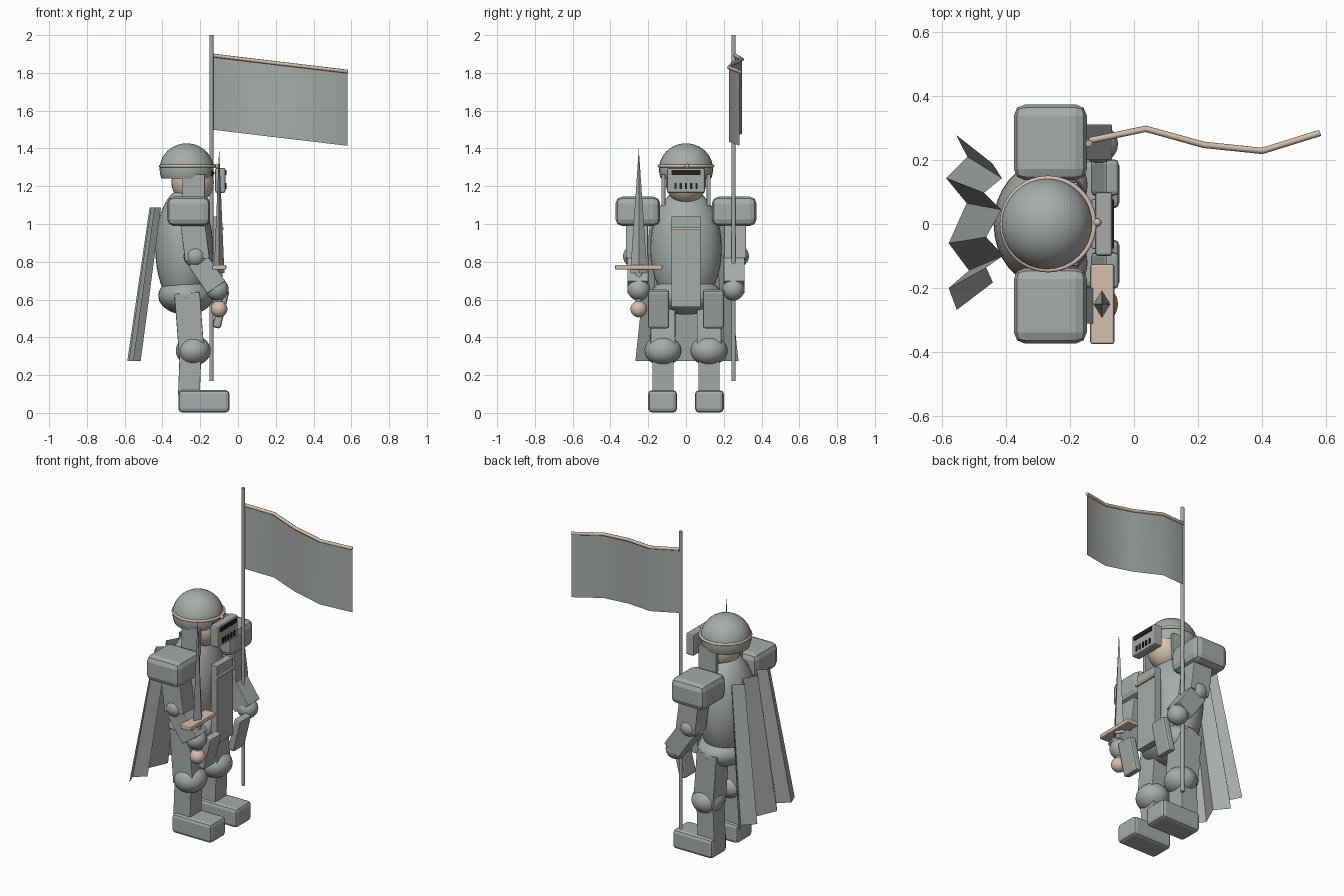
import bpy, bmesh, math
from mathutils import Vector

if "Cube" in bpy.data.objects:
    bpy.data.objects.remove(bpy.data.objects["Cube"])


def material(name, rgb):
    m = bpy.data.materials.new(name)
    m.diffuse_color = (*rgb, 1)
    m.use_nodes = True
    m.node_tree.nodes["Principled BSDF"].inputs["Base Color"].default_value = m.diffuse_color
    return m


STEEL = material("steel grey", (0.38, 0.41, 0.40))
TAN = material("pale tan", (0.66, 0.52, 0.42))
DARK = material("near black", (0.015, 0.015, 0.015))


def finish(name, bm, mat, smooth=False):
    me = bpy.data.meshes.new(name)
    bmesh.ops.recalc_face_normals(bm, faces=bm.faces[:])
    bm.to_mesh(me)
    bm.free()
    ob = bpy.data.objects.new(name, me)
    bpy.context.collection.objects.link(ob)
    me.materials.append(mat)
    for p in me.polygons:
        p.use_smooth = smooth
    return ob


def box(name, loc, size, mat=STEEL, bevel=0.0, tilt=0.0, segments=2):
    bm = bmesh.new()
    bmesh.ops.create_cube(bm, size=1)
    for v in bm.verts:
        v.co = Vector(a * b for a, b in zip(v.co, size))
    ob = finish(name, bm, mat)
    ob.location = loc
    ob.rotation_euler.y = tilt
    if bevel:
        mod = ob.modifiers.new("rounded edges", "BEVEL")
        mod.width, mod.segments = bevel, segments
    return ob


def limb(name, top, bottom, y, depth, width, bevel=0.004):
    # box running between two (x, z) points
    dx, dz = top[0] - bottom[0], top[1] - bottom[1]
    mid = ((top[0] + bottom[0]) / 2, y, (top[1] + bottom[1]) / 2)
    return box(name, mid, (depth, width, math.hypot(dx, dz)), STEEL, bevel, math.atan2(dx, dz))


def ball(name, loc, radii, mat=STEEL, cut=None):
    bm = bmesh.new()
    bmesh.ops.create_uvsphere(bm, u_segments=32, v_segments=20, radius=1)
    for v in bm.verts:
        v.co = Vector(a * b for a, b in zip(v.co, radii))
    if cut is not None:
        geom = bm.verts[:] + bm.edges[:] + bm.faces[:]
        bmesh.ops.bisect_plane(bm, geom=geom, plane_co=(0, 0, cut), plane_no=(0, 0, -1), clear_outer=True)
    ob = finish(name, bm, mat, True)
    ob.location = loc
    return ob


def cone(name, loc, r1, r2, height, mat=STEEL, sides=16, smooth=True):
    bm = bmesh.new()
    bmesh.ops.create_cone(bm, cap_ends=True, segments=sides, radius1=r1, radius2=r2, depth=height)
    ob = finish(name, bm, mat)
    for p in ob.data.polygons:
        p.use_smooth = smooth and abs(p.normal.z) < 0.9
    ob.location = loc
    return ob


def sheet(name, upper, lower, smooth):
    bm = bmesh.new()
    a = [bm.verts.new(p) for p in upper]
    b = [bm.verts.new(p) for p in lower]
    for i in range(len(a) - 1):
        bm.faces.new((a[i], a[i + 1], b[i + 1], b[i]))
    return finish(name, bm, STEEL, smooth)


def tube(name, points, radius, mat, cyclic=False):
    cu = bpy.data.curves.new(name, "CURVE")
    cu.dimensions = "3D"
    cu.bevel_depth, cu.bevel_resolution, cu.use_fill_caps = radius, 2, True
    sp = cu.splines.new("POLY")
    sp.points.add(len(points) - 1)
    for p, co in zip(sp.points, points):
        p.co = (*co, 1)
    sp.use_cyclic_u = cyclic
    cu.materials.append(mat)
    bpy.context.collection.objects.link(bpy.data.objects.new(name, cu))


# Torso, hips and hanging front plate
ball("torso", (-0.285, 0, 0.87), (0.153, 0.19, 0.32))
ball("hips", (-0.275, 0, 0.62), (0.147, 0.19, 0.1))
box("tabard", (-0.11, 0, 0.80), (0.045, 0.155, 0.48), bevel=0.004)
box("tabard_trim", (-0.082, 0, 0.975), (0.012, 0.16, 0.013), TAN)

# Paired limbs and armour
for side, s in (("right", -1), ("left", 1)):
    box(side + "_boot", (-0.18, s * 0.124, 0.061), (0.27, 0.152, 0.118), bevel=0.02)
    limb(side + "_shin", (-0.25, 0.36), (-0.26, 0.09), s * 0.122, 0.115, 0.113)
    ball(side + "_knee", (-0.237, s * 0.122, 0.33), (0.092, 0.098, 0.08))
    limb(side + "_thigh", (-0.27, 0.635), (-0.245, 0.31), s * 0.122, 0.135, 0.13)
    limb(side + "_tasset", (-0.067, 0.65), (-0.115, 0.45), s * 0.145, 0.045, 0.112, 0.012)
    box(side + "_pauldron", (-0.261, s * 0.255, 1.067), (0.228, 0.236, 0.155), bevel=0.035)
    limb(side + "_upper_arm", (-0.245, 1.04), (-0.215, 0.81), s * 0.26, 0.13, 0.115)
    ball(side + "_elbow", (-0.225, s * 0.27, 0.83), (0.063, 0.063, 0.06))
    limb(side + "_forearm", (-0.215, 0.81), (-0.115, 0.665), s * 0.255, 0.115, 0.112)
    ball(side + "_hand", (-0.11, s * 0.25, 0.655), (0.06, 0.06, 0.06))
    box(side + "_cheek_plate", (-0.235, s * 0.12, 1.18), (0.12, 0.022, 0.165), bevel=0.004)
    ball(side + "_eye", (-0.139, s * 0.045, 1.27), (0.014, 0.014, 0.014), DARK)

# Head and helmet
ball("head", (-0.24, 0, 1.22), (0.112, 0.107, 0.115), TAN)
ball("helmet", (-0.272, 0, 1.29), (0.143, 0.143, 0.137), cut=-0.05)
ring = [(-0.268 + 0.143 * math.cos(a), 0.143 * math.sin(a), 1.307)
        for a in (math.tau * i / 48 for i in range(48))]
tube("helmet_band", ring, 0.008, TAN, True)
ball("helmet_stud", (-0.115, 0.005, 1.307), (0.013, 0.012, 0.012), TAN)

# Visor with sight slit and breathing holes
box("visor", (-0.094, 0, 1.231), (0.054, 0.2, 0.132), bevel=0.01)
box("visor_slit", (-0.066, 0, 1.272), (0.008, 0.154, 0.026), DARK)
for i in range(5):
    box("visor_hole", (-0.066, (i - 2) * 0.028, 1.2), (0.008, 0.012, 0.032), DARK)

# Sword held point up in the right hand
blade = cone("sword_blade", (-0.1, -0.25, 1.07), 0.045, 0.0, 0.66, sides=4, smooth=False)
blade.scale.x = 0.62
box("sword_guard", (-0.099, -0.25, 0.771), (0.075, 0.25, 0.026), TAN, 0.007)
cone("sword_grip", (-0.1, -0.25, 0.66), 0.018, 0.018, 0.2)
ball("sword_pommel", (-0.1, -0.25, 0.55), (0.044, 0.044, 0.044), TAN)

# Banner on a pole in the left hand
cone("banner_pole", (-0.141, 0.252, 1.085), 0.011, 0.011, 1.83)
plan = [(-0.14, 0.26), (0.037, 0.297), (0.217, 0.247), (0.4, 0.228), (0.58, 0.284)]
top = [(x, y, 1.893 - 0.0215 * i) for i, (x, y) in enumerate(plan)]
sheet("banner", top, [(x, y, z - 0.393) for x, y, z in top], True)
tube("banner_rod", top, 0.01, TAN)

# Pleated cape, flaring toward the hem
hem = [(-0.555, 0.278), (-0.52, 0.21), (-0.586, 0.143), (-0.522, 0.065),
       (-0.578, -0.06), (-0.515, -0.145), (-0.578, -0.2), (-0.553, -0.268)]
collar = [(x * 0.85 + 0.03, y * 0.68, 1.087) for x, y in hem]
sheet("cape", collar, [(x, y, 0.275) for x, y in hem], False)
